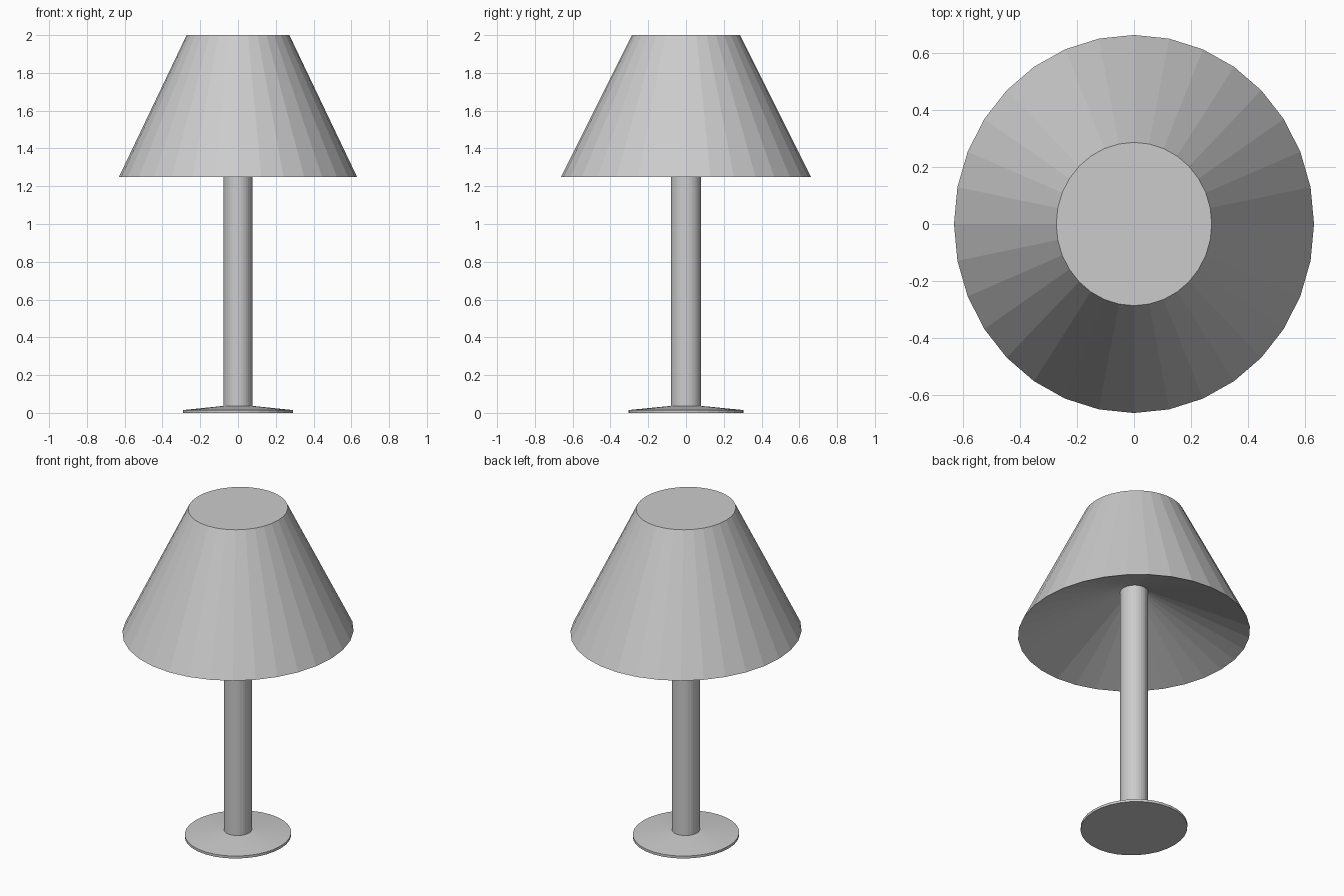
import bpy
import bmesh
from math import cos, sin, pi

SIDES = 32
DEPTH_RATIO = 1.05   # the lamp is slightly deeper than it is wide

cube = bpy.data.objects.get("Cube")
if cube:
    bpy.data.objects.remove(cube, do_unlink=True)

# Single grey material
grey = bpy.data.materials.new("plain_grey")
grey.use_nodes = True
colour = (0.6, 0.6, 0.6, 1.0)
grey.diffuse_color = colour
grey.node_tree.nodes["Principled BSDF"].inputs["Base Color"].default_value = colour


def turned(name, profile, cap_start=False, cap_end=False):
    """Turn a (radius, height) profile, listed bottom to top along the outside."""
    bm = bmesh.new()
    rings = []
    for r, z in profile:
        angles = [2 * pi * i / SIDES for i in range(SIDES)]
        rings.append([bm.verts.new((r * cos(a), r * DEPTH_RATIO * sin(a), z))
                      for a in angles])
    for low, high in zip(rings, rings[1:]):
        for i in range(SIDES):
            j = (i + 1) % SIDES
            bm.faces.new((low[i], low[j], high[j], high[i]))
    if cap_start:
        bm.faces.new(rings[0][::-1])
    if cap_end:
        bm.faces.new(rings[-1])
    mesh = bpy.data.meshes.new(name)
    bm.to_mesh(mesh)
    bm.free()
    mesh.materials.append(grey)
    obj = bpy.data.objects.new(name, mesh)
    bpy.context.collection.objects.link(obj)
    return obj


# Flat foot with a gently sloping top
turned("base", [(0.29, 0), (0.29, 0.015), (0.076, 0.037)], cap_start=True)

# Straight stem, reaching up into the shade
turned("pole", [(0.076, 0.037), (0.076, 1.51)])

# Shade: shallow hollow underside from the stem to the rim, sloped wall, closed top
turned("shade", [(0.076, 1.51), (0.63, 1.25), (0.272, 2.0)], cap_end=True)
